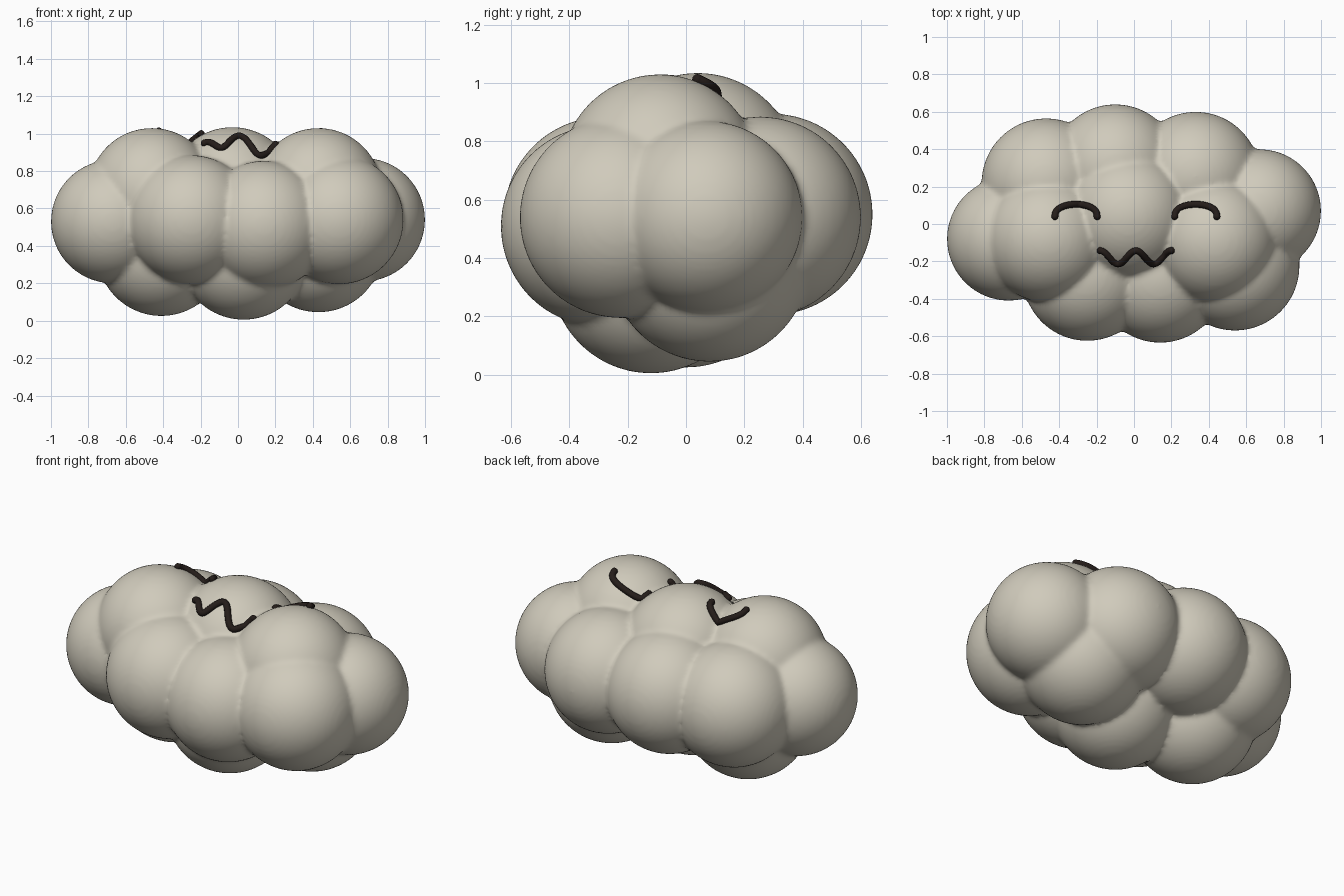
import bpy, bmesh, math
from mathutils import Matrix

if "Cube" in bpy.data.objects:
    bpy.data.objects.remove(bpy.data.objects["Cube"])


def material(name, rgb):
    m = bpy.data.materials.new(name)
    m.diffuse_color = (*rgb, 1)
    m.use_nodes = True
    m.node_tree.nodes["Principled BSDF"].inputs["Base Color"].default_value = m.diffuse_color
    return m


cream = material("warm_cream", (0.63, 0.595, 0.50))
dark = material("dark_brown", (0.018, 0.012, 0.010))

# Puffs: x, y, z, radius
PUFFS = [
    (-0.67, -0.08, 0.53, 0.33), (0.67, 0.07, 0.54, 0.33),                                   # ends
    (-0.47, 0.22, 0.54, 0.345), (-0.10, 0.295, 0.55, 0.345), (0.33, 0.255, 0.54, 0.345),    # back
    (-0.25, -0.28, 0.54, 0.345), (0.14, -0.29, 0.51, 0.345), (0.54, -0.225, 0.54, 0.345),   # front
    (-0.46, -0.08, 0.69, 0.34), (-0.03, 0.04, 0.69, 0.345), (0.43, -0.09, 0.69, 0.34),      # top
    (-0.41, 0.0, 0.37, 0.345), (0.03, -0.12, 0.35, 0.345), (0.43, 0.08, 0.39, 0.345),       # bottom
]

# Cloud body: puffs fused by a remesh and softened along the seams
bm = bmesh.new()
for x, y, z, r in PUFFS:
    bmesh.ops.create_uvsphere(bm, u_segments=64, v_segments=32, radius=r,
                              matrix=Matrix.Translation((x, y, z)))
mesh = bpy.data.meshes.new("cloud_body")
bm.to_mesh(mesh)
bm.free()
cloud = bpy.data.objects.new("cloud_body", mesh)
bpy.context.collection.objects.link(cloud)
mesh.materials.append(cream)
fuse = cloud.modifiers.new("fuse", 'REMESH')
fuse.mode = 'VOXEL'
fuse.voxel_size = 0.015
fuse.use_smooth_shade = True
soften = cloud.modifiers.new("soften", 'SMOOTH')
soften.factor = 0.5
soften.iterations = 6
for p in mesh.polygons:
    p.use_smooth = True


def top_height(x, y):
    """Height of the cloud's upper surface."""
    return max(cz + math.sqrt(max(0, r * r - (x - cx) ** 2 - (y - cy) ** 2))
               for cx, cy, cz, r in PUFFS if math.hypot(x - cx, y - cy) < r)


def face_line(name, pts):
    """Round tube following the cloud's upper surface."""
    cu = bpy.data.curves.new(name, 'CURVE')
    cu.dimensions = '3D'
    cu.bevel_depth = 0.018
    cu.bevel_resolution = 3
    cu.use_fill_caps = True
    cu.materials.append(dark)
    sp = cu.splines.new('POLY')
    sp.points.add(len(pts) - 1)
    for p, (x, y) in zip(sp.points, pts):
        p.co = (x, y, top_height(x, y) + 0.008, 1)
    sp.use_smooth = True
    ob = bpy.data.objects.new(name, cu)
    bpy.context.collection.objects.link(ob)
    # Rounded tips
    for i in (0, -1):
        bpy.ops.mesh.primitive_uv_sphere_add(segments=12, ring_count=8, radius=0.019,
                                             location=sp.points[i].co[:3])
        tip = bpy.context.object
        tip.name = name + "_tip"
        tip.data.materials.append(dark)
        bpy.ops.object.shade_smooth()


# Closed smiling eyes
for side, cx in (("left", -0.31), ("right", 0.33)):
    arc = [math.pi * i / 16 for i in range(17)]
    face_line(side + "_eye", [(cx - 0.113 * math.cos(a), 0.04 + 0.065 * math.sin(a) ** 0.8
                               if 0 < a < 3.14 else 0.04) for a in arc])

# Wavy mouth
face_line("mouth", [(0.01 + 0.19 * t, -0.178 + 0.036 * math.cos(2 * math.pi * t))
                    for t in [i / 16 - 1 for i in range(33)]])
